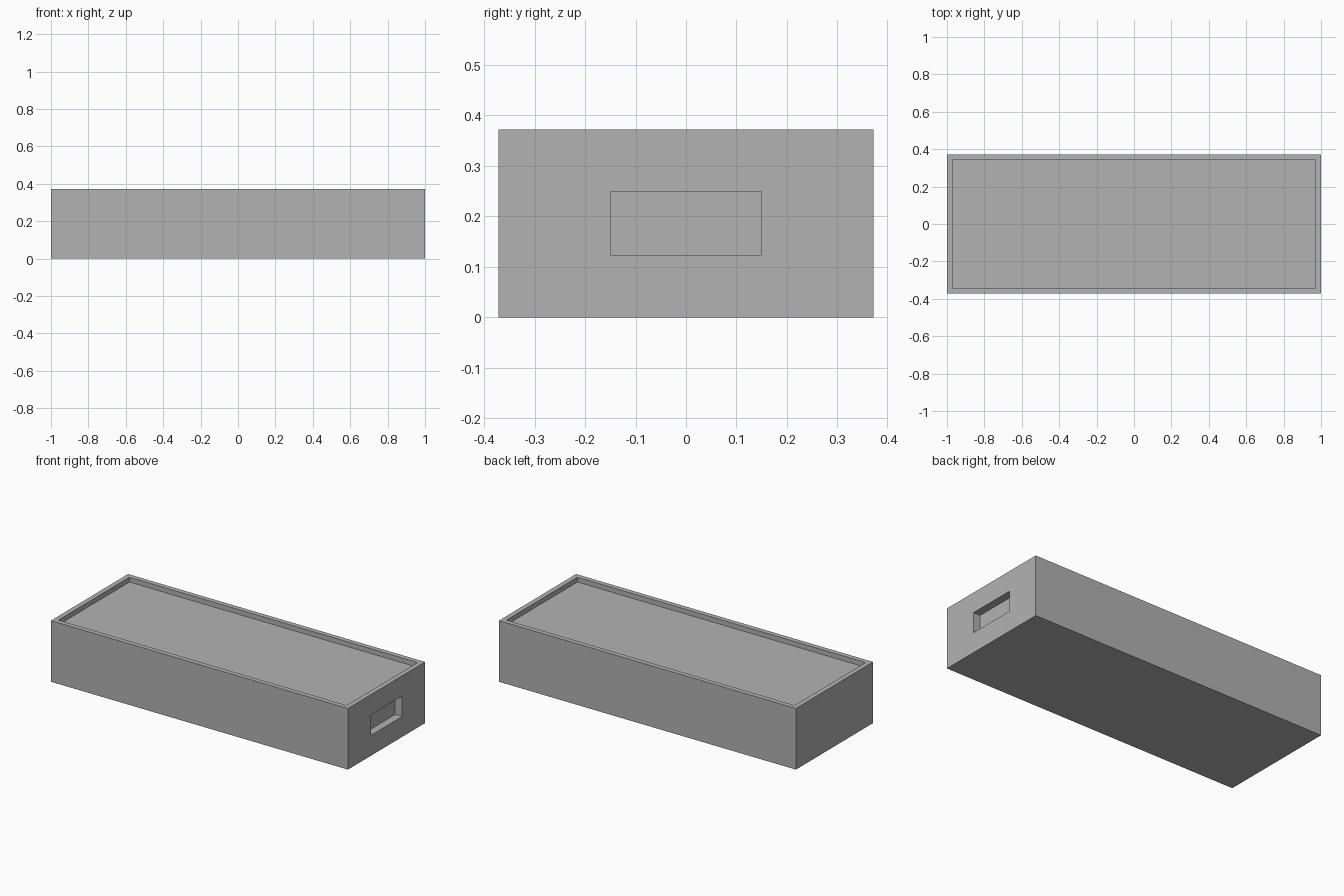
import bpy
import bmesh
from mathutils import Vector

cube = bpy.data.objects.get("Cube")
if cube:
    bpy.data.objects.remove(cube, do_unlink=True)

SIZE = Vector((2.0, 0.742, 0.372))
RIM = 0.03

# Plain grey finish
grey = bpy.data.materials.new("grey")
grey.use_nodes = True
colour = (0.448, 0.448, 0.448, 1.0)
grey.diffuse_color = colour
grey.node_tree.nodes["Principled BSDF"].inputs["Base Color"].default_value = colour


def cut_pocket(bm, direction, half_size, depth):
    """Sink a straight rectangular pocket, centred in the face that looks along direction."""
    bm.normal_update()
    face = max(bm.faces, key=lambda f: f.normal.dot(direction) * f.calc_area() ** 0.01)
    centre = face.calc_center_median()
    bmesh.ops.inset_individual(bm, faces=[face], thickness=0.01)
    for vert in face.verts:
        for axis in range(3):
            if not direction[axis]:
                side = 1 if vert.co[axis] > centre[axis] else -1
                vert.co[axis] = centre[axis] + side * half_size[axis]
    # Extrude the opening inwards to make the walls and floor
    floor = bmesh.ops.extrude_discrete_faces(bm, faces=[face])["faces"][0]
    bmesh.ops.translate(bm, verts=floor.verts, vec=-direction * depth)


# Solid box standing on the ground
bm = bmesh.new()
bmesh.ops.create_cube(bm, size=1.0)
bmesh.ops.scale(bm, verts=bm.verts, vec=SIZE)
bmesh.ops.translate(bm, verts=bm.verts, vec=(0, 0, SIZE.z / 2))

# Sunken top with a raised rim, and a grip recess in the left end
cut_pocket(bm, Vector((0, 0, 1)), SIZE / 2 - Vector((RIM, RIM, 0)), 0.029)
cut_pocket(bm, Vector((1, 0, 0)), Vector((0, 0.15, 0.062)), 0.047)

bmesh.ops.recalc_face_normals(bm, faces=bm.faces)
mesh = bpy.data.meshes.new("box_body")
bm.to_mesh(mesh)
bm.free()
mesh.materials.append(grey)
body = bpy.data.objects.new("box_body", mesh)
bpy.context.collection.objects.link(body)
